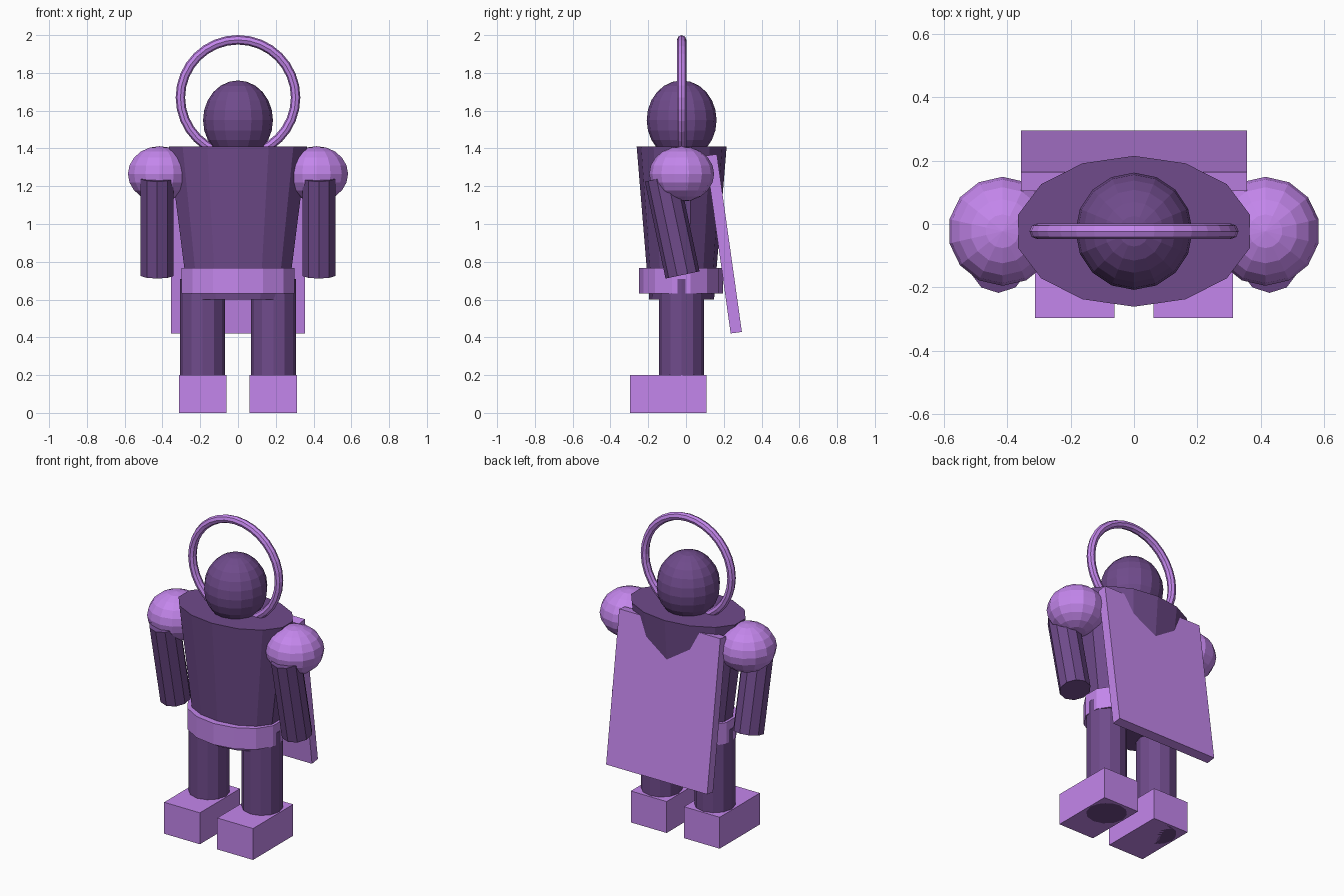
import bpy
from math import radians

if "Cube" in bpy.data.objects:
    bpy.data.objects.remove(bpy.data.objects["Cube"])

YC = -0.023  # depth of the body axis


def material(name, rgb):
    m = bpy.data.materials.new(name)
    m.diffuse_color = (*rgb, 1)
    m.use_nodes = True
    m.node_tree.nodes["Principled BSDF"].inputs["Base Color"].default_value = m.diffuse_color
    return m


DARK = material("dark_purple", (0.16, 0.07, 0.26))
LIGHT = material("light_purple", (0.55, 0.24, 0.84))


def finish(name, mat, scale=(1, 1, 1), tilt=0):
    o = bpy.context.object
    o.name = name
    o.scale = scale
    o.rotation_euler.x = radians(tilt)
    o.data.materials.append(mat)
    return o


def box(name, size, loc, mat, tilt=0):
    bpy.ops.mesh.primitive_cube_add(size=1, location=loc)
    return finish(name, mat, size, tilt)


def ball(name, segs, rings, radii, loc, mat):
    bpy.ops.mesh.primitive_uv_sphere_add(segments=segs, ring_count=rings, radius=1, location=loc)
    return finish(name, mat, radii)


def column(name, sides, r_low, r_top, length, loc, mat, squash=1, tilt=0):
    bpy.ops.mesh.primitive_cone_add(vertices=sides, radius1=r_low, radius2=r_top,
                                    depth=length, location=loc)
    return finish(name, mat, (1, squash, 1), tilt)


# Torso and belt: flattened prisms
column("torso", 14, 0.27, 0.375, 0.81, (0, YC, 1.005), DARK, squash=0.635)
column("belt", 14, 0.308, 0.308, 0.135, (0, YC - 0.003, 0.70), LIGHT, squash=0.72)

# Head and the ring behind it
ball("head", 16, 12, (0.185, 0.185, 0.21), (0, YC, 1.55), DARK)
bpy.ops.mesh.primitive_torus_add(major_segments=32, minor_segments=8, major_radius=0.305,
                                 minor_radius=0.025, location=(0, YC, 1.67))
finish("halo_ring", LIGHT, tilt=90)

# Cape: leaning slab
box("cape", (0.712, 0.06, 0.95), (0, 0.2, 0.895), LIGHT, tilt=8)

# Limbs, mirrored left and right
for side, s in (("left", -1), ("right", 1)):
    ball(f"{side}_shoulder", 14, 10, (0.172, 0.172, 0.147), (s * 0.415, YC, 1.265), LIGHT)
    column(f"{side}_arm", 10, 0.092, 0.092, 0.525, (s * 0.428, -0.073, 0.987), DARK, tilt=12)
    column(f"{side}_leg", 12, 0.119, 0.119, 0.71, (s * 0.187, YC, 0.355), DARK)
    box(f"{side}_boot", (0.252, 0.404, 0.2), (s * 0.187, -0.094, 0.1), LIGHT)
